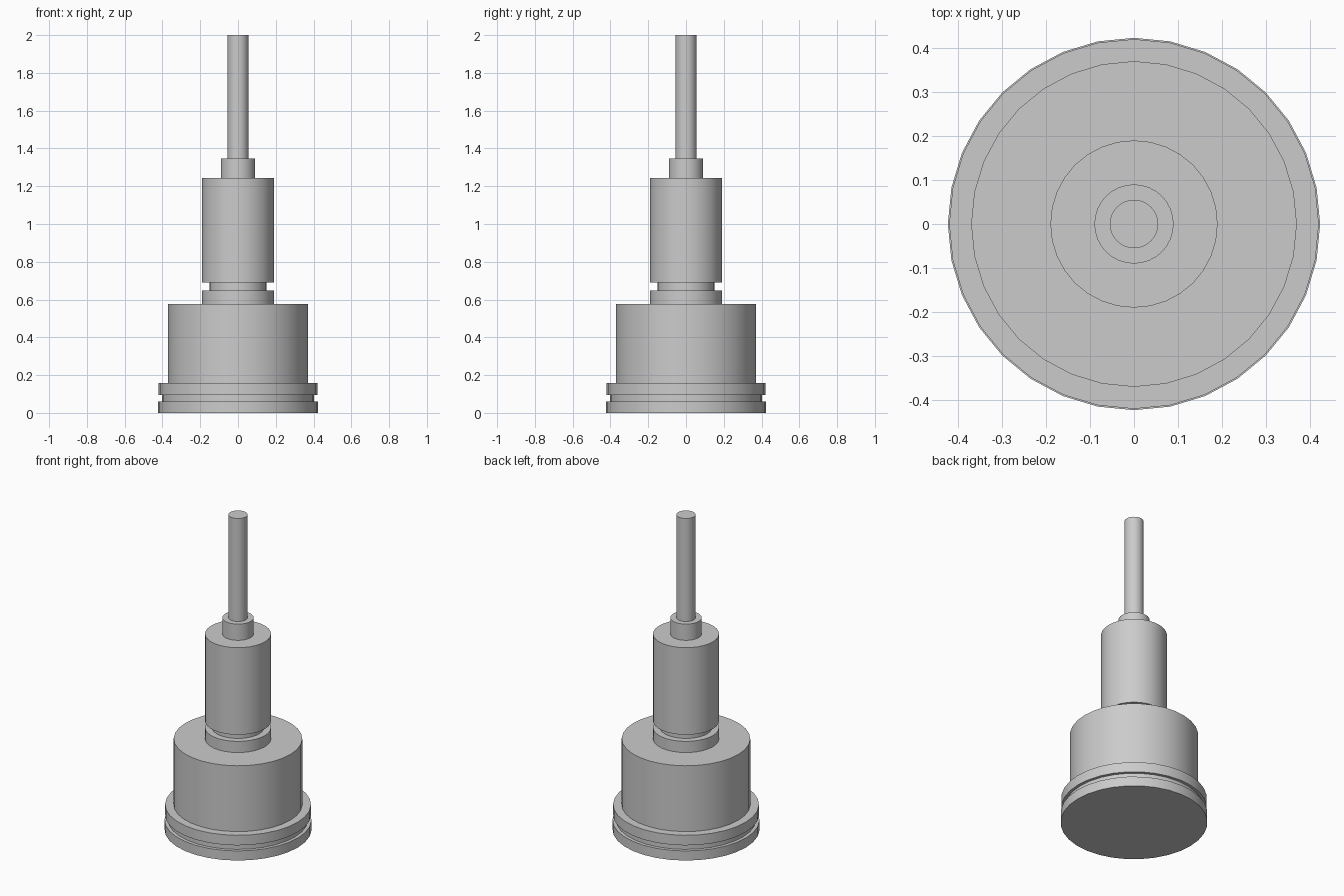
import bpy
import math

if "Cube" in bpy.data.objects:
    bpy.data.objects.remove(bpy.data.objects["Cube"])

metal = bpy.data.materials.new("grey metal")
metal.diffuse_color = (0.6, 0.6, 0.6, 1)
metal.use_nodes = True
metal.node_tree.nodes["Principled BSDF"].inputs["Base Color"].default_value = metal.diffuse_color

SIDES = 32


def turned_part(name, profile):
    """Closed solid of revolution from (radius, z) points, bottom to top."""
    verts, faces = [], []
    for r, z in profile:
        for i in range(SIDES):
            a = 2 * math.pi * i / SIDES
            verts.append((r * math.cos(a), r * math.sin(a), z))
    for k in range(len(profile) - 1):
        for i in range(SIDES):
            j = (i + 1) % SIDES
            lo, hi = k * SIDES, (k + 1) * SIDES
            faces.append((lo + i, lo + j, hi + j, hi + i))
    faces.append(tuple(reversed(range(SIDES))))
    top = (len(profile) - 1) * SIDES
    faces.append(tuple(range(top, top + SIDES)))
    mesh = bpy.data.meshes.new(name)
    mesh.from_pydata(verts, [], faces)
    mesh.materials.append(metal)
    obj = bpy.data.objects.new(name, mesh)
    bpy.context.collection.objects.link(obj)
    bpy.ops.object.select_all(action='DESELECT')
    obj.select_set(True)
    bpy.context.view_layer.objects.active = obj
    bpy.ops.object.shade_smooth_by_angle(angle=math.radians(30))


# Grooved base flange
turned_part("base_flange", [(0.423, 0), (0.423, 0.061), (0.402, 0.061),
                            (0.402, 0.095), (0.42, 0.095), (0.42, 0.159)])
# Wide drum
turned_part("drum", [(0.37, 0.159), (0.37, 0.577)])
# Neck with a ring groove below the long sleeve
turned_part("neck_sleeve", [(0.19, 0.577), (0.19, 0.648), (0.15, 0.648),
                            (0.15, 0.69), (0.19, 0.69), (0.19, 1.243)])
# Small collar and thin shaft
turned_part("collar", [(0.09, 1.243), (0.09, 1.346)])
turned_part("shaft", [(0.055, 1.346), (0.055, 2.0)])
